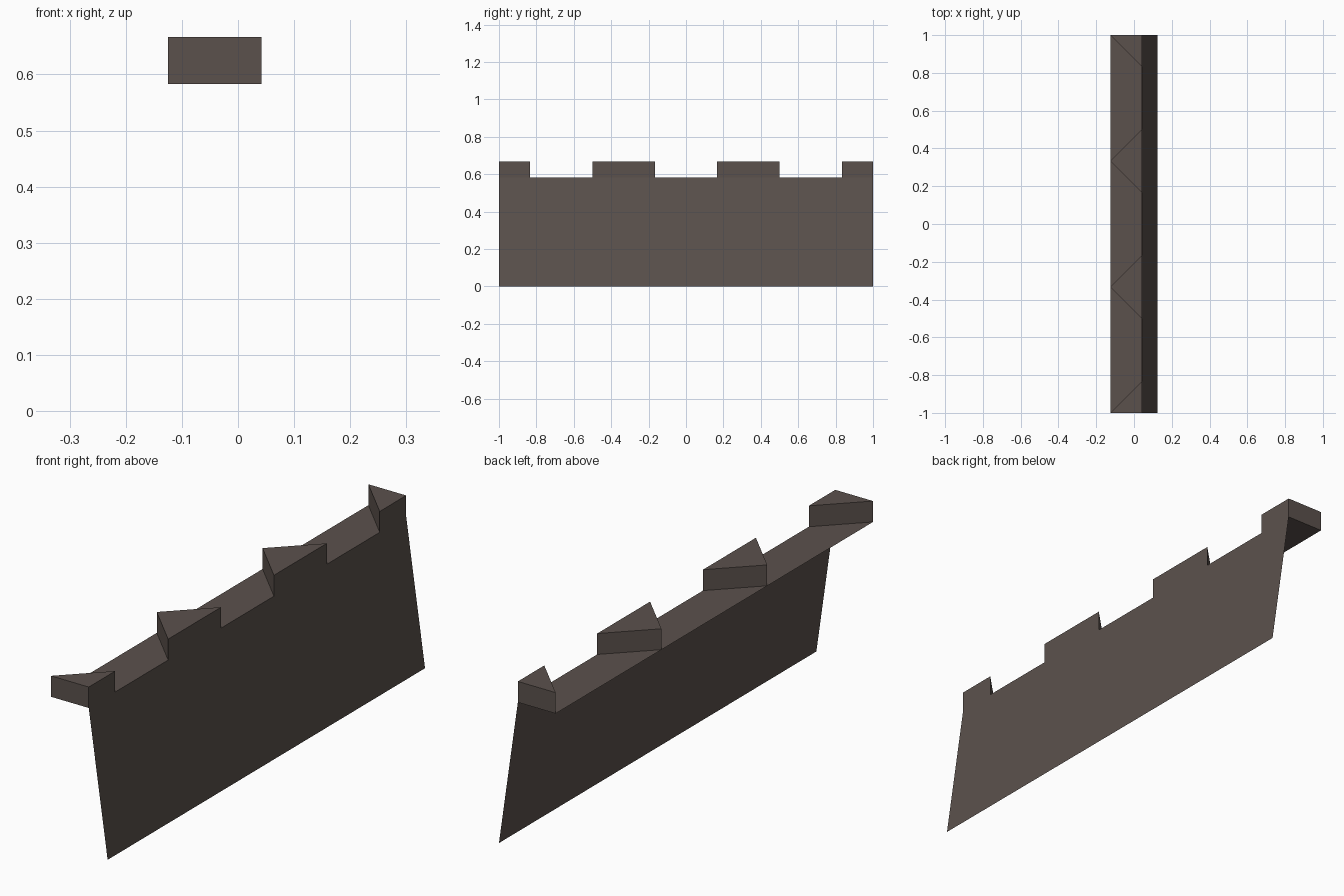
import bpy
import bmesh

if "Cube" in bpy.data.objects:
    bpy.data.objects.remove(bpy.data.objects["Cube"], do_unlink=True)

# Main dimensions
INNER, OUTER, FOOT = -0.125, 0.0417, 0.125
DECK, TOP = 0.5833, 0.6667
HALF = 1 / 6

# Dark stone colour
stone = bpy.data.materials.new("dark brown stone")
stone.use_nodes = True
colour = (0.105, 0.083, 0.073, 1)
stone.diffuse_color = colour
stone.node_tree.nodes["Principled BSDF"].inputs["Base Color"].default_value = colour


def finish(name, bm):
    mesh = bpy.data.meshes.new(name)
    bm.to_mesh(mesh)
    bm.free()
    mesh.materials.append(stone)
    obj = bpy.data.objects.new(name, mesh)
    bpy.context.collection.objects.link(obj)
    return obj


def sheet(name, start, end):
    """Flat strip running the whole length between two (x, z) points."""
    bm = bmesh.new()
    corners = [(start, -1), (end, -1), (end, 1), (start, 1)]
    bm.faces.new([bm.verts.new((p[0], y, p[1])) for p, y in corners])
    return finish(name, bm)


def merlon(name, outline):
    """Triangular block, open underneath where it sits on the walkway."""
    bm = bmesh.new()
    low = [bm.verts.new((x, y, DECK)) for x, y in outline]
    high = [bm.verts.new((x, y, TOP)) for x, y in outline]
    bm.faces.new(high)
    for i in range(3):
        j = (i + 1) % 3
        bm.faces.new([low[i], low[j], high[j], high[i]])
    return finish(name, bm)


# Sloping outer wall and walkway
sheet("outer_wall", (FOOT, 0), (OUTER, DECK))
sheet("walkway", (INNER, DECK), (OUTER, DECK))

# Wedge merlons: half wedges at the ends, full wedges between
for i in range(4):
    y = -1 + i * 2 / 3
    near, far = max(y - HALF, -1), min(y + HALF, 1)
    merlon(f"merlon_{i + 1}", [(INNER, y), (OUTER, near), (OUTER, far)])
